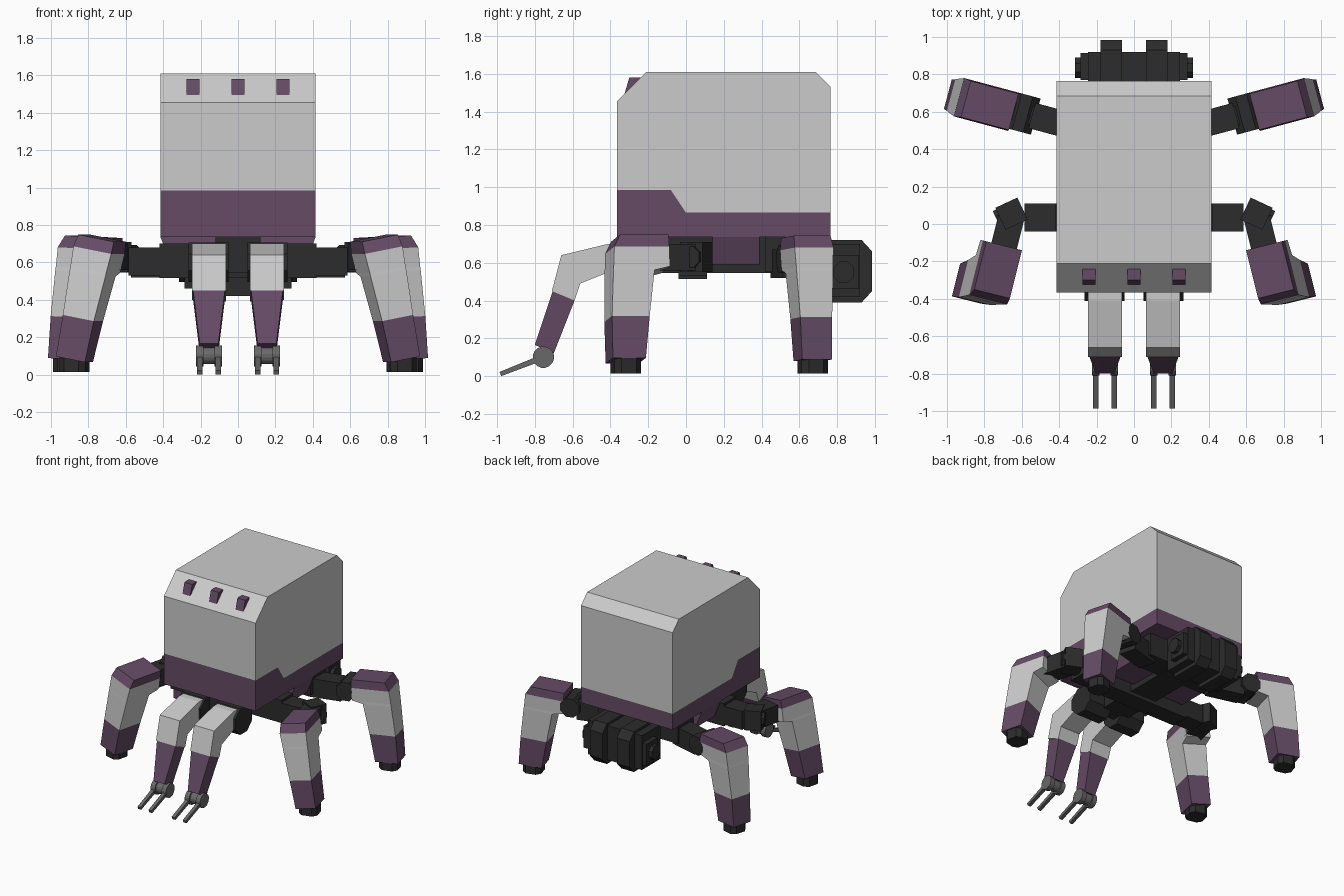
import bpy, bmesh
from math import radians, sin, cos, pi
from mathutils import Matrix, Vector

if "Cube" in bpy.data.objects:
    bpy.data.objects.remove(bpy.data.objects["Cube"])


def material(name, c):
    m = bpy.data.materials.new(name)
    m.diffuse_color = (*c, 1)
    m.use_nodes = True
    m.node_tree.nodes["Principled BSDF"].inputs["Base Color"].default_value = m.diffuse_color
    return m


PURPLE = material("purple_paint", (0.13, 0.07, 0.13))
BLACK = material("black_metal", (0.025, 0.025, 0.025))
STEEL = material("dull_steel", (0.14, 0.14, 0.14))


def loft(name, sections, mat=None, M=Matrix(), mirror=False):
    """Skin matching rings of points and cap both ends; optionally mirror across x."""
    for side in ((1, -1) if mirror else (1,)):
        bm = bmesh.new()
        rings = []
        for s in sections:
            pts = [M @ Vector(p) for p in s]
            rings.append([bm.verts.new((p.x * side, p.y, p.z)) for p in pts])
        n = len(rings[0])
        for a, b in zip(rings, rings[1:]):
            for i in range(n):
                j = (i + 1) % n
                bm.faces.new((a[i], a[j], b[j], b[i]))
        bm.faces.new(rings[0])
        bm.faces.new(rings[-1])
        bmesh.ops.recalc_face_normals(bm, faces=bm.faces)
        me = bpy.data.meshes.new(name)
        bm.to_mesh(me)
        bm.free()
        if mat:
            me.materials.append(mat)
        label = name + ("_right" if side > 0 else "_left") if mirror else name
        bpy.context.collection.objects.link(bpy.data.objects.new(label, me))


def prism(name, yz, x0, x1, mat=None, M=Matrix(), mirror=False):
    loft(name, [[(x, y, z) for y, z in yz] for x in (x0, x1)], mat, M, mirror)


def rect(x0, x1, h, z):
    return [(x0, -h, z), (x1, -h, z), (x1, h, z), (x0, h, z)]


def box(name, x, y, z, mat=BLACK, M=Matrix(), mirror=False):
    prism(name, [(y[0], z[0]), (y[1], z[0]), (y[1], z[1]), (y[0], z[1])],
          x[0], x[1], mat, M, mirror)


def drum(name, x0, x1, y, z, r, n=8, mat=BLACK, M=Matrix(), mirror=False):
    prism(name, [(y + r * cos(2 * pi * (i + .5) / n), z + r * sin(2 * pi * (i + .5) / n))
                 for i in range(n)], x0, x1, mat, M, mirror)


def place(x, y, yaw, z=0):
    return Matrix.Translation((x, y, z)) @ Matrix.Rotation(radians(yaw), 4, 'Z')


# Body shell: grey upper, purple lower with a stepped seam
seam = [(-.365, .985), (-.08, .985), (0, .865), (.765, .865)]
prism("upper_hull", seam + [(.765, 1.53), (.685, 1.61), (-.21, 1.61), (-.365, 1.455)],
      -.415, .415)
prism("lower_hull", seam + [(.765, .735), (-.365, .735)], -.415, .415, PURPLE)

# Tapered keel block under the body
loft("keel", [[(-w, .14, z), (w, .14, z), (w, .39, z), (-w, .39, z)]
              for w, z in ((.415, .735), (.355, .59))], PURPLE)

# Three small vents on the sloping brow
for i, x in enumerate((-.24, 0, .24)):
    prism(f"brow_vent_{i + 1}", [(-.325, 1.495), (-.30, 1.58), (-.23, 1.58), (-.30, 1.495)],
          x - .035, x + .035, PURPLE)

# Underside frame
box("spine_beam", (-.12, .12), (-.3, .7), (.545, .735))
box("front_crossbar", (-.42, .42), (-.04, .11), (.515, .70))
box("rear_crossbar", (-.36, .36), (.42, .62), (.55, .735))

# Rear motor block with ribs and side caps
box("motor_core", (-.245, .245), (.68, .92), (.42, .70))
prism("motor_rib", [(.68, .72), (.93, .72), (.985, .66), (.985, .45), (.93, .39), (.68, .39)],
      .065, .18, BLACK, mirror=True)
box("motor_shoulder", (.24, .285), (.77, .915), (.46, .64), mirror=True)
drum("motor_cap", .28, .315, .835, .55, .06, mirror=True)

# Walking legs
FRONT = place(.70, -.115, -76, .7) @ Matrix.Rotation(radians(11), 4, 'X')
REAR = place(.645, .60, 15, .7) @ Matrix.Rotation(radians(-3), 4, 'Y')
for name, M in (("front_leg", FRONT), ("rear_leg", REAR)):
    M = M @ Matrix.Translation((0, 0, -.7))
    knee, ankle = rect(0, .30, .106, .665), rect(.12, .325, .087, .295)
    loft(name + "_cap", [rect(0, .265, .10, .73), knee], PURPLE, M, True)
    loft(name + "_thigh", [knee, rect(0, .307, .10, .56), rect(.085, .309, .10, .54), ankle],
         None, M, True)
    loft(name + "_shin", [ankle, rect(.15, .33, .081, .07)], PURPLE, M, True)
    # Flat-bottomed foot with clipped corners
    c = M @ Vector((.24, 0, .07))
    h, k = .072, .04
    foot = [(h, k), (k, h), (-k, h), (-h, k), (-h, -k), (-k, -h), (k, -h), (h, -k)]
    loft(name + "_foot", [[(x, y, z) for x, y in foot] for z in (.015, .11)], BLACK,
         place(c.x, c.y, 15 if name == "rear_leg" else -76), True)

# Front hip linkage
box("front_hip_arm", (.40, .585), (-.04, .11), (.53, .68), mirror=True)
elbow = place(.655, .055, -25)
box("front_hip_elbow", (-.065, .065), (-.065, .065), (.55, .71), BLACK, elbow, True)
drum("front_hip_pivot", .055, .085, 0, .63, .06, 8, BLACK, elbow, True)
box("front_hip_link", (-.06, .14), (-.07, .07), (.56, .70), BLACK, place(.67, -.02, -76), True)

# Rear hip linkage
hip = place(.36, .53, 15)
box("rear_hip_arm", (-.06, .20), (-.07, .07), (.52, .67), BLACK, hip, True)
box("rear_hip_neck", (.19, .31), (-.05, .05), (.56, .68), BLACK, hip, True)
drum("rear_hip_pivot", -.10, .10, 0, .62, .08, 8, BLACK,
     hip @ Matrix.Translation((.245, 0, 0)) @ Matrix.Rotation(radians(90), 4, 'Z'), True)

# Front manipulator arms with two-pronged claws
drum("arm_shoulder", .05, .265, -.305, .60, .115, mirror=True)
prism("upper_arm", [(-.32, .70), (-.41, .70), (-.66, .64), (-.71, .45), (-.59, .40),
                    (-.56, .49), (-.41, .55), (-.32, .55)], .065, .245, mirror=True)


def cuff(h, a, b):
    return [(.155 - h, *a), (.155 + h, *a), (.155 + h, *b), (.155 - h, *b)]


loft("forearm", [cuff(.085, (-.705, .45), (-.59, .40)), cuff(.05, (-.80, .165), (-.70, .12))],
     PURPLE, mirror=True)
drum("wrist_hub", .12, .19, -.755, .10, .045, 16, STEEL, mirror=True)
for tag, x in (("inner", .105), ("outer", .205)):
    drum(f"{tag}_wrist_disc", x - .02, x + .02, -.755, .10, .057, 16, STEEL, mirror=True)
    prism(f"{tag}_claw", [(-.75, .085), (-.978, 0), (-.987, .022), (-.76, .115)],
          x - .014, x + .014, STEEL, mirror=True)
